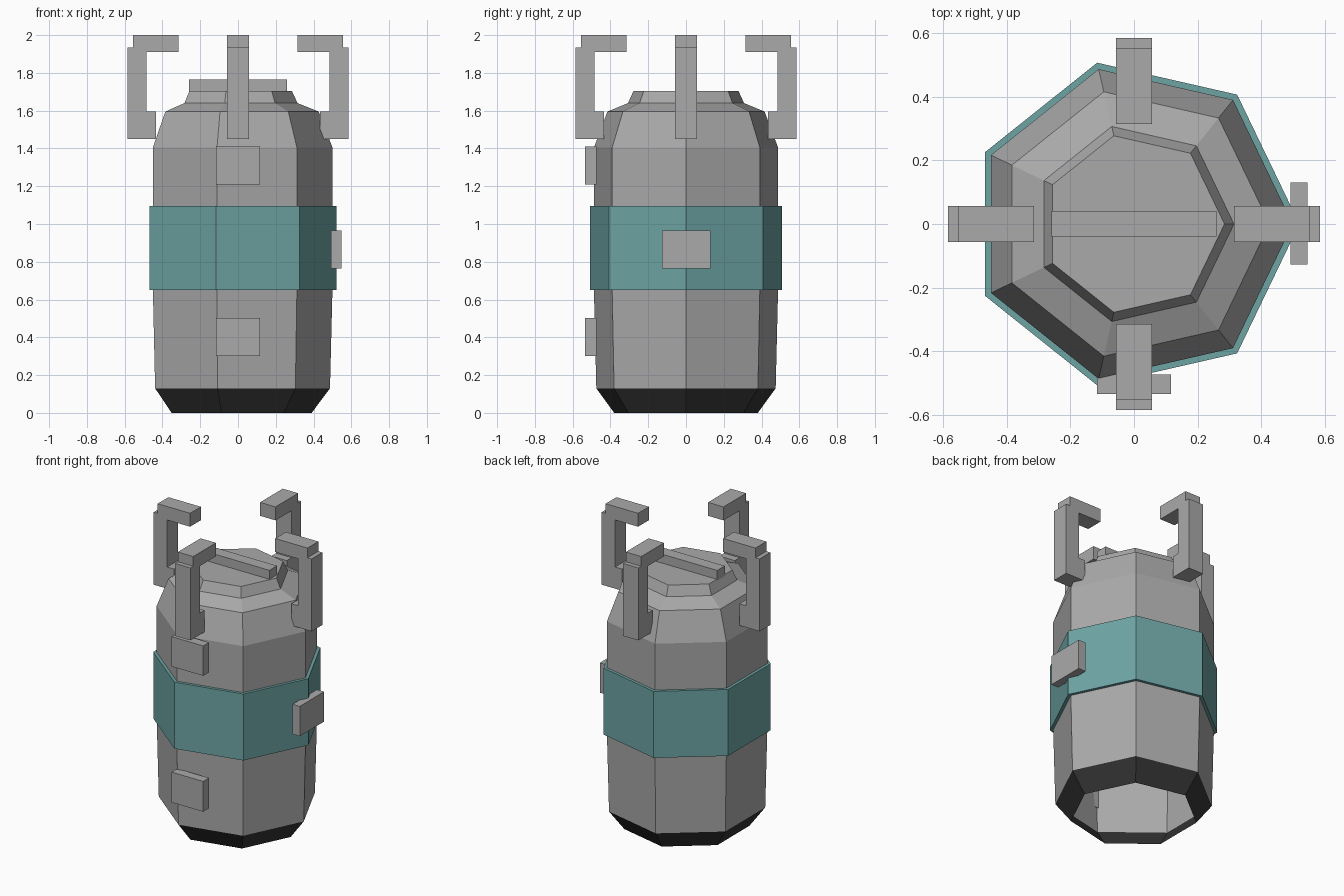
import bpy, bmesh, math

cube = bpy.data.objects.get("Cube")
if cube:
    bpy.data.objects.remove(cube, do_unlink=True)


def material(name, color):
    mat = bpy.data.materials.new(name)
    mat.use_nodes = True
    mat.diffuse_color = (*color, 1)
    mat.node_tree.nodes["Principled BSDF"].inputs["Base Color"].default_value = (*color, 1)
    return mat


GREY = material("metal grey", (0.40, 0.40, 0.40))
TEAL = material("teal band", (0.155, 0.37, 0.37))
BLACK = material("dark base", (0.035, 0.035, 0.035))
SIDES = 7


def finish(name, bm, mats):
    mesh = bpy.data.meshes.new(name)
    bm.to_mesh(mesh)
    bm.free()
    for mat in mats:
        mesh.materials.append(mat)
    obj = bpy.data.objects.new(name, mesh)
    bpy.context.collection.objects.link(obj)
    return obj


def lathe(name, profile, mats, cap_top=False):
    """Seven-sided shell through (radius, height) pairs, bottom to top."""
    bm = bmesh.new()
    rings = []
    for r, z in profile:
        angles = [math.tau * i / SIDES for i in range(SIDES)]
        rings.append([bm.verts.new((r * math.cos(a), r * math.sin(a), z)) for a in angles])
    for low, high in zip(rings, rings[1:]):
        for i in range(SIDES):
            j = (i + 1) % SIDES
            bm.faces.new((low[i], low[j], high[j], high[i]))
    if cap_top:
        bm.faces.new(rings[-1])
    return finish(name, bm, mats)


def box(name, low, high):
    bm = bmesh.new()
    bmesh.ops.create_cube(bm, size=1)
    for v in bm.verts:
        v.co = [(a + b) / 2 + c * (b - a) for a, b, c in zip(low, high, v.co)]
    return finish(name, bm, [GREY])


def claw(name, angle):
    """Hooked arm: a side outline extruded across its width, then turned."""
    outline = [(0.435, 1.45), (0.585, 1.45), (0.585, 1.935), (0.555, 1.935), (0.555, 2.0),
               (0.315, 2.0), (0.315, 1.91), (0.485, 1.91), (0.485, 1.595), (0.435, 1.595)]
    half = 0.057
    bm = bmesh.new()
    face = bm.faces.new([bm.verts.new((x, -half, z)) for x, z in outline])
    moved = bmesh.ops.extrude_face_region(bm, geom=[face])["geom"]
    for v in moved:
        if isinstance(v, bmesh.types.BMVert):
            v.co.y = half
    bmesh.ops.recalc_face_normals(bm, faces=bm.faces)
    obj = finish(name, bm, [GREY])
    obj.rotation_euler.z = angle


# Canister shell, open underneath, with a dark tapered base
body = lathe("canister_body", [(0.39, 0), (0.487, 0.13), (0.5, 0.65), (0.5, 1.405),
                               (0.427, 1.595), (0.315, 1.64), (0.285, 1.705)],
             [GREY, BLACK], cap_top=True)
for poly in body.data.polygons:
    poly.material_index = int(poly.center.z < 0.13)

# Raised coloured band
lathe("middle_band", [(0.497, 0.65), (0.521, 0.65), (0.521, 1.095), (0.497, 1.095)], [TEAL])

# Lid bar
box("lid_bar", (-0.26, -0.039, 1.69), (0.26, 0.041, 1.765))

# Front and side plates
box("upper_front_plate", (-0.117, -0.535, 1.21), (0.117, -0.474, 1.41))
box("lower_front_plate", (-0.117, -0.535, 0.3), (0.117, -0.474, 0.503))
box("side_plate", (0.493, -0.128, 0.765), (0.547, 0.13, 0.965))

# Four arms around the top
for i, side in enumerate(("left", "back", "right", "front")):
    claw(side + "_claw", i * math.pi / 2)
